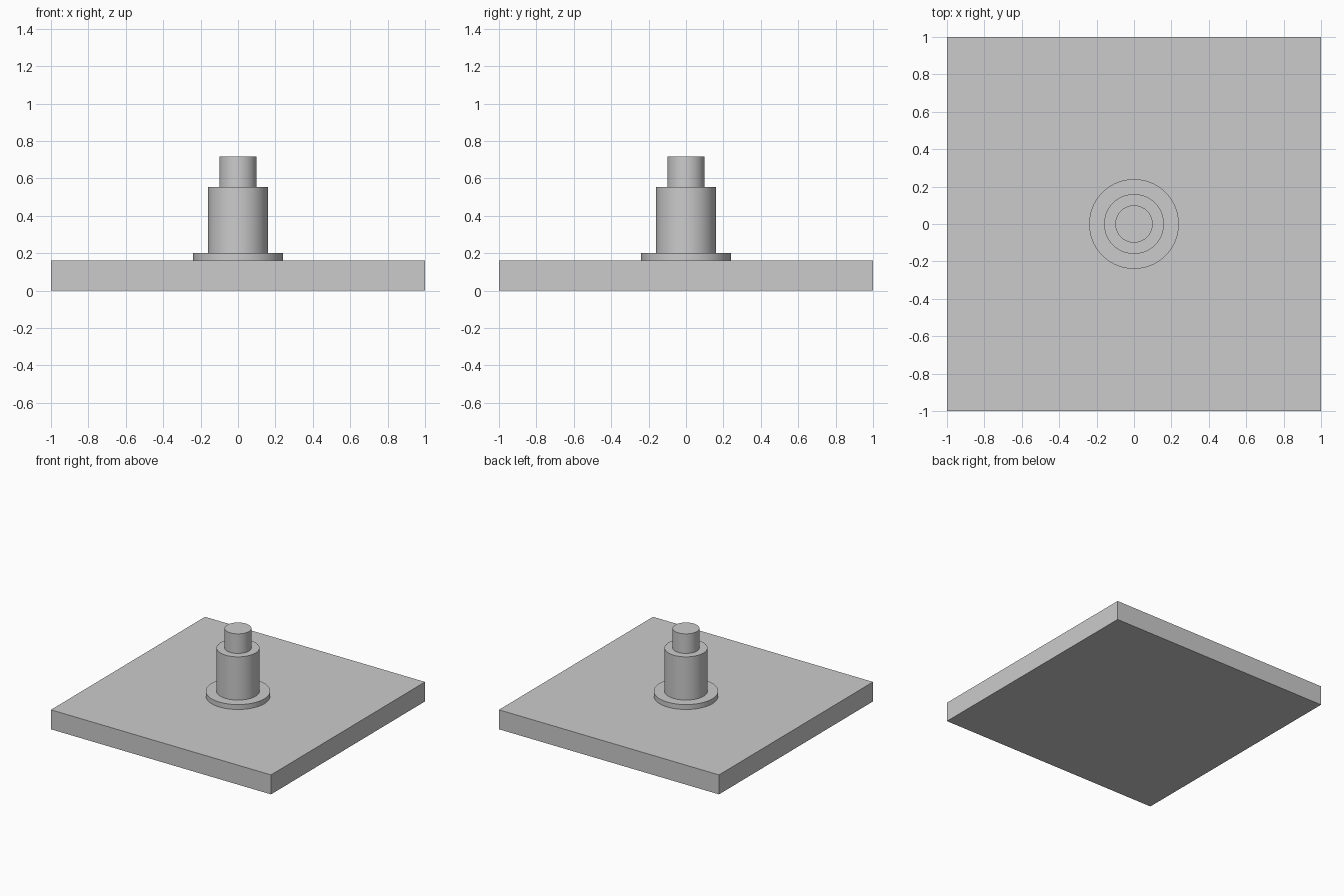
import bpy

cube = bpy.data.objects.get("Cube")
if cube:
    bpy.data.objects.remove(cube, do_unlink=True)

grey = bpy.data.materials.new("plain grey")
grey.use_nodes = True
colour = (0.6, 0.6, 0.6, 1)
grey.diffuse_color = colour
grey.node_tree.nodes["Principled BSDF"].inputs["Base Color"].default_value = colour


def finish(name):
    obj = bpy.context.object
    obj.name = name
    obj.data.materials.append(grey)
    return obj


def cylinder(name, radius, bottom, top):
    bpy.ops.mesh.primitive_cylinder_add(
        vertices=64, radius=radius, depth=top - bottom,
        location=(0, 0, (bottom + top) / 2))
    finish(name)
    bpy.ops.object.shade_smooth_by_angle()


# Square base plate
bpy.ops.mesh.primitive_cube_add(size=1, location=(0, 0, 0.08))
base = finish("base_plate")
base.scale = (2, 2, 0.16)
bpy.ops.object.transform_apply(location=False, rotation=False, scale=True)

# Stepped round post
cylinder("flange", 0.24, 0.16, 0.20)
cylinder("post_body", 0.16, 0.20, 0.555)
cylinder("post_tip", 0.10, 0.555, 0.716)
